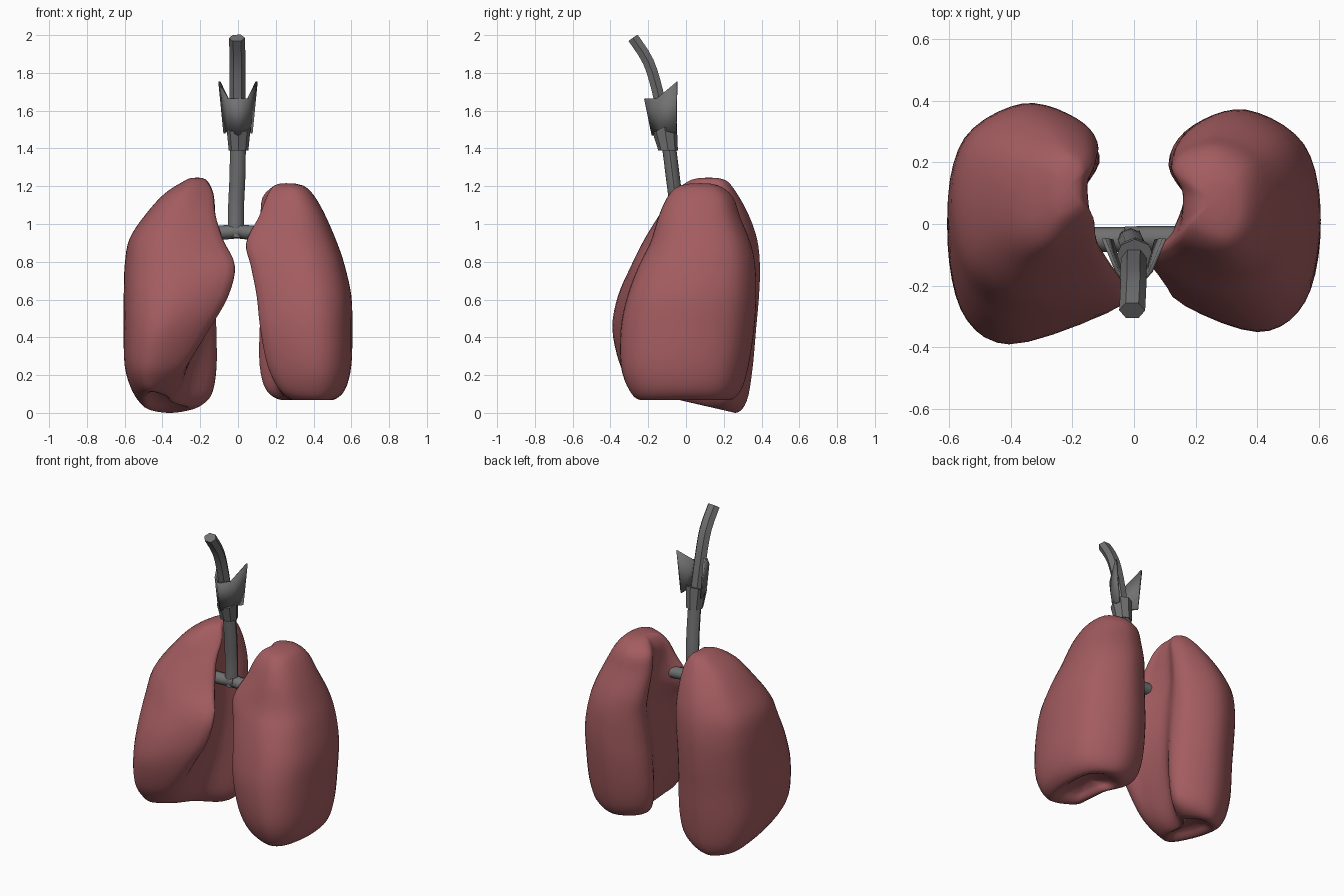
import bpy, bmesh, math
from mathutils import Vector

if "Cube" in bpy.data.objects:
    bpy.data.objects.remove(bpy.data.objects["Cube"])


def material(name, rgb):
    m = bpy.data.materials.new(name)
    m.diffuse_color = (*rgb, 1)
    m.use_nodes = True
    m.node_tree.nodes["Principled BSDF"].inputs["Base Color"].default_value = m.diffuse_color
    return m


LUNG = material("lung red", (0.37, 0.108, 0.117))
GREY = material("cartilage grey", (0.165, 0.165, 0.165))


def finish(name, bm, mat, angle):
    bmesh.ops.recalc_face_normals(bm, faces=bm.faces)
    me = bpy.data.meshes.new(name)
    bm.to_mesh(me)
    bm.free()
    me.materials.append(mat)
    ob = bpy.data.objects.new(name, me)
    bpy.context.collection.objects.link(ob)
    bpy.ops.object.select_all(action='DESELECT')
    bpy.context.view_layer.objects.active = ob
    ob.select_set(True)
    bpy.ops.object.shade_smooth_by_angle(angle=math.radians(angle))
    return ob


def spline(pts, steps, closed=False):
    """Catmull-Rom curve through the points."""
    n, out = len(pts), []
    for i in range(n if closed else n - 1):
        if closed:
            a, b, c, d = (pts[(i + k) % n] for k in (-1, 0, 1, 2))
        else:
            a, b, c, d = (pts[min(max(i + k, 0), n - 1)] for k in (-1, 0, 1, 2))
        for s in range(steps):
            t = s / steps
            out.append(0.5 * (2 * b + (c - a) * t + (2 * a - 5 * b + 4 * c - d) * t * t
                              + (3 * b - a - 3 * c + d) * t ** 3))
    return out if closed else out + [pts[-1].copy()]


def loft(bm, rings, tips=(None, None)):
    loops = [[bm.verts.new(p) for p in r] for r in rings]
    n = len(loops[0])
    for a, b in zip(loops, loops[1:]):
        for i in range(n):
            bm.faces.new((a[i], a[(i + 1) % n], b[(i + 1) % n], b[i]))
    for loop, tip in ((loops[0], tips[0]), (loops[-1], tips[1])):
        if tip is None:
            bm.faces.new(loop)
        else:
            v = bm.verts.new(tip)
            for i in range(n):
                bm.faces.new((loop[i], loop[(i + 1) % n], v))


# Lungs: bean-shaped slices, hollowed on the inner side
def bean(z, tilt, xo, yb, xb, xh, xf, yf, yfr):
    ym, ln, w = (yb + yfr) / 2, yb - yfr, xo - xb
    pts = [(xo, ym), (xo - 0.11 * w, ym + 0.34 * ln), (xo - 0.5 * w, yb),
           (xb + 0.14 * w, yb - 0.07 * ln), (xb, yb - 0.22 * ln),
           (xh, yb - 0.5 * (yb - yf)), (xf + 0.6 * (xh - xf), yf + 0.2 * (yb - yf)),
           (xf, yf), (xf + 0.55 * (xo - xf), yfr),
           (xo - 0.11 * (xo - xf), ym - 0.36 * ln)]
    return [Vector((x, y, z + tilt * y)) for x, y in pts]


def shrink(ring, f, dz):
    c = sum(ring, Vector()) / len(ring)
    return [c + (p - c) * f + Vector((0, 0, dz)) for p in ring]


def lung(name, side, rows):
    rings = [bean(*r) for r in rows]
    rings = ([shrink(rings[0], 0.6, 0.035)] + rings + [shrink(rings[-1], 0.5, 0.018)])
    columns = [spline(list(c), 4) for c in zip(*rings)]
    fine = [spline(list(r), 5, closed=True) for r in zip(*columns)]
    tips = [sum(r, Vector()) / len(r) for r in (fine[0], fine[-1])]
    tips[0].z += 0.03
    tips[1].z += 0.003
    for p in [p for r in fine for p in r] + tips:
        p.x *= side
    bm = bmesh.new()
    loft(bm, fine, tips)
    finish(name, bm, LUNG, 60)


# z, tilt, outer x, back y, back inner x, hollow x, front edge x, front edge y, front y
lung("right_lung", -1, [
    (0.06, -.23, .50, .26, .25, .34, .42, -.20, -.23),
    (0.12, -.18, .56, .32, .15, .29, .37, -.26, -.30),
    (0.25, -.06, .60, .35, .115, .25, .28, -.29, -.355),
    (0.45, 0, .605, .37, .115, .20, .16, -.29, -.39),
    (0.62, 0, .605, .385, .12, .175, .06, -.27, -.36),
    (0.78, 0, .60, .39, .12, .17, .025, -.24, -.29),
    (0.92, 0, .575, .375, .115, .17, .09, -.15, -.22),
    (1.05, 0, .49, .33, .12, .16, .13, -.08, -.14),
    (1.16, 0, .39, .27, .13, .15, .14, 0, -.07),
    (1.225, 0, .29, .22, .16, .165, .17, .05, .01)])
lung("left_lung", 1, [
    (0.068, 0, .50, .23, .23, .27, .31, -.19, -.24),
    (0.12, 0, .565, .29, .15, .21, .24, -.23, -.30),
    (0.25, 0, .60, .33, .115, .19, .17, -.24, -.345),
    (0.45, 0, .605, .36, .115, .18, .13, -.24, -.345),
    (0.62, 0, .60, .37, .13, .18, .11, -.21, -.31),
    (0.78, 0, .565, .365, .14, .19, .075, -.16, -.25),
    (0.90, 0, .525, .34, .13, .17, .05, -.12, -.19),
    (1.04, 0, .465, .285, .12, .16, .12, -.08, -.145),
    (1.14, 0, .41, .25, .13, .16, .16, -.05, -.10),
    (1.195, 0, .36, .19, .18, .19, .19, -.01, -.05)])


# Airways: tubes of even section along a path
def tube(name, path, rx, ry, sides=8, steps=3):
    pts = spline([Vector(p) for p in path], steps)
    rings = []
    for i, p in enumerate(pts):
        t = (pts[min(i + 1, len(pts) - 1)] - pts[max(i - 1, 0)]).normalized()
        u = (Vector((1, 0, 0)) if abs(t.x) < 0.7 else Vector((0, 0, 1)))
        u = (u - t * u.dot(t)).normalized()
        v = t.cross(u)
        rings.append([p + u * rx * math.cos(a) + v * ry * math.sin(a)
                      for a in (2 * math.pi * k / sides for k in range(sides))])
    bm = bmesh.new()
    loft(bm, rings)
    finish(name, bm, GREY, 50)


tube("windpipe", [(-.012, -.05, .93), (-.01, -.053, 1.1), (-.003, -.07, 1.25),
                  (0, -.095, 1.45)], .042, .037)
tube("throat", [(0, -.11, 1.5), (-.002, -.15, 1.7), (-.002, -.20, 1.86),
                (-.006, -.28, 1.985)], .042, .034, 6)
tube("right_bronchus", [(.02, -.05, .965), (-.08, -.05, .955), (-.2, -.05, .955)], .038, .041)
tube("left_bronchus", [(-.03, -.05, .965), (.06, -.047, .955), (.2, -.05, .945)], .038, .041)

# Larynx lower ring: flared, higher at the back
bm = bmesh.new()
bmesh.ops.create_cone(bm, cap_ends=True, segments=8, radius1=.052, radius2=.064, depth=.12)
for v in bm.verts:
    if v.co.z > 0:
        v.co.z += v.co.y * 0.4
        v.co.y -= 0.018
    v.co += Vector((0.003, -.095, 1.45))
finish("larynx_ring", bm, GREY, 35)

# Larynx shield: V-shaped plate open to the back with pointed horns
bm = bmesh.new()
half = [((0, -.21, 1.665), (0, -.17, 1.47)), ((.05, -.15, 1.665), (.045, -.13, 1.5)),
        ((.093, -.045, 1.755), (.066, -.05, 1.48))]
strip = [tuple((-x, y, z) for x, y, z in pair) for pair in half[:0:-1]] + half
cols = [[bm.verts.new(p) for p in pair] for pair in strip]
for a, b in zip(cols, cols[1:]):
    bm.faces.new((a[0], a[1], b[1], b[0]))
shield = finish("larynx_shield", bm, GREY, 35)
mod = shield.modifiers.new("thickness", 'SOLIDIFY')
mod.thickness = 0.012
mod.offset = -1
